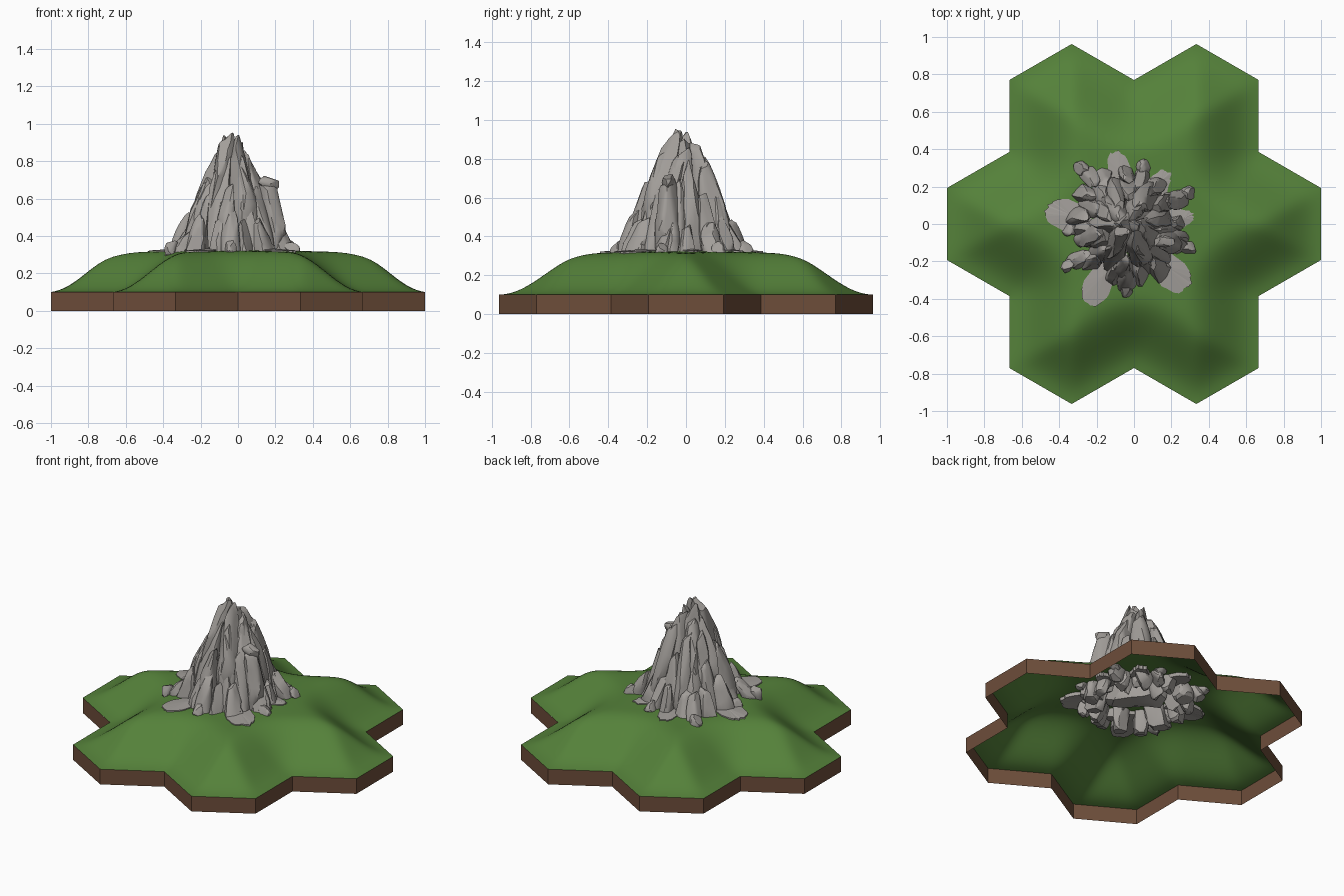
import bpy, bmesh, math, random
from math import sin, cos, pi, radians
from mathutils import Vector

random.seed(11)
cube = bpy.data.objects.get("Cube")
if cube:
    bpy.data.objects.remove(cube)


def material(name, rgb):
    mat = bpy.data.materials.new(name)
    mat.use_nodes = True
    mat.diffuse_color = (*rgb, 1)
    mat.node_tree.nodes["Principled BSDF"].inputs["Base Color"].default_value = (*rgb, 1)
    return mat


GRASS = material("grass green", (0.09, 0.22, 0.042))
SOIL = material("soil brown", (0.155, 0.075, 0.042))
STONE = material("stone grey", (0.36, 0.34, 0.32))


def finish(bm, name, mat, angle=None):
    mesh = bpy.data.meshes.new(name)
    bm.to_mesh(mesh)
    bm.free()
    mesh.materials.append(mat)
    obj = bpy.data.objects.new(name, mesh)
    bpy.context.collection.objects.link(obj)
    if angle:
        bpy.ops.object.select_all(action='DESELECT')
        obj.select_set(True)
        bpy.context.view_layer.objects.active = obj
        bpy.ops.object.shade_smooth_by_angle(angle=radians(angle))
    return obj


# Seven hexagonal tiles joined into one sheet
APOTHEM = 1 / 3
RADIUS = APOTHEM / cos(pi / 6)
RIM = 0.1
centres = [Vector((0, 0, RIM))]
centres += [Vector((2 * APOTHEM * cos(k * pi / 3), 2 * APOTHEM * sin(k * pi / 3), RIM)) for k in range(6)]
land = bmesh.new()
for c in centres:
    ring = [c + Vector((RADIUS * sin(k * pi / 3), RADIUS * cos(k * pi / 3), 0)) for k in range(6)]
    for k in range(6):
        land.faces.new([land.verts.new(p) for p in (c, ring[(k + 1) % 6], ring[k])])
bmesh.ops.remove_doubles(land, verts=land.verts, dist=0.001)
outline = [[v.co.copy() for v in e.verts] for e in land.edges if e.is_boundary]


# Ground height rises smoothly away from the outline
def height(x, y):
    p = Vector((x, y, RIM))
    best = 1
    for a, b in outline:
        ab = b - a
        t = max(0, min(1, (p - a).dot(ab) / ab.length_squared))
        best = min(best, (p - a - ab * t).length)
    s = min(1, best / 0.39)
    return RIM + 0.215 * s * s * (3 - 2 * s) + 0.018 * math.exp(-(x * x + y * y) / 0.09)


bmesh.ops.subdivide_edges(land, edges=land.edges, cuts=15, use_grid_fill=True)
for v in land.verts:
    v.co.z = height(v.co.x, v.co.y)
inner = [v for v in land.verts if not v.is_boundary]
for _ in range(8):
    bmesh.ops.smooth_vert(land, verts=inner, factor=0.5, use_axis_z=True)
bmesh.ops.recalc_face_normals(land, faces=land.faces)
if sum(f.normal.z for f in land.faces) < 0:
    bmesh.ops.reverse_faces(land, faces=land.faces)
finish(land, "grass_hill", GRASS, 60)

# Open soil wall below the outline
wall = bmesh.new()
for a, b in outline:
    corners = [a, b, Vector((b.x, b.y, 0)), Vector((a.x, a.y, 0))]
    face = wall.faces.new([wall.verts.new(p) for p in corners])
    face.normal_update()
    mid = (a + b) / 2
    tile = min(centres, key=lambda c: (c - mid).length)
    if face.normal.dot(mid - tile) < 0:
        face.normal_flip()
bmesh.ops.remove_doubles(wall, verts=wall.verts, dist=0.001)
finish(wall, "soil_wall", SOIL)


# Chiselled stone running from a foot point to a tip point
def shard(name, foot, tip, width, taper=0.55):
    foot, tip = Vector(foot), Vector(tip)
    bm = bmesh.new()
    bmesh.ops.create_icosphere(bm, subdivisions=3, radius=1.25)
    planes = []
    for _ in range(16):
        n = Vector((random.gauss(0, 1), random.gauss(0, 1), random.gauss(0, 0.5))).normalized()
        planes.append((n, random.uniform(0.68, 0.95)))
    planes += [(Vector((0.2, 0.1, 1)).normalized(), 0.95), (Vector((0, 0, -1)), 1)]
    turn = (tip - foot).to_track_quat('Z', 'Y')
    half = (tip - foot).length / 2
    bend = random.uniform(-0.12, 0.12)
    for v in bm.verts:
        for n, d in planes:
            over = v.co.dot(n) - d
            if over > 0:
                v.co -= n * over
        z = v.co.z
        w = width * (1 + (taper - 1) * (z + 1) / 2)
        local = Vector((v.co.x * w + bend * width * z * z, v.co.y * w, z * half))
        v.co = turn @ local + (foot + tip) / 2
    finish(bm, name, STONE, 28)


CX, CY = -0.03, -0.01


def polar(r, a, z):
    return (CX + r * cos(a), CY + r * sin(a), z)


# Central peak and the rings of stone leaning on it
shard("core_stone", (CX, CY, 0.22), (CX, CY, 0.88), 0.24, 0.28)
shard("peak_stone", (CX - 0.01, CY, 0.55), (CX - 0.02, CY, 0.93), 0.11, 0.55)
RINGS = [  # name, count, foot radius, foot z, tip radius, tip z, width
    ("summit", 6, 0.15, 0.45, 0.045, 0.89, 0.085),
    ("upper", 8, 0.21, 0.3, 0.1, 0.78, 0.09),
    ("middle", 11, 0.25, 0.2, 0.16, 0.64, 0.085),
    ("lower", 13, 0.3, 0.22, 0.23, 0.5, 0.07),
]
for row, (name, count, r0, z0, r1, z1, w) in enumerate(RINGS):
    for k in range(count):
        a = 2 * pi * (k + 0.4 * row + random.uniform(-0.2, 0.2)) / count
        rise = random.uniform(-0.07, 0.05) * (z1 - z0) / 0.4
        grow = random.uniform(0.93, 1.07)
        shard(f"{name}_stone_{k + 1}", polar(r0 * grow, a, z0), polar(r1 * grow, a + random.uniform(-0.1, 0.1), z1 + rise),
              w * random.uniform(0.85, 1.15))

# Spurs reaching out over the grass: angle, reach, tip height
SPURS = [(128, 0.4, 0.46), (75, 0.32, 0.5), (30, 0.37, 0.48), (213, 0.4, 0.42),
         (268, 0.35, 0.58), (340, 0.34, 0.5), (183, 0.31, 0.48), (310, 0.3, 0.5)]
for k, (deg, reach, z) in enumerate(SPURS):
    a = radians(deg)
    shard(f"spur_stone_{k + 1}", polar(reach - 0.01, a, 0.25), polar(reach - 0.13, a, z), 0.06, 0.7)
    shard(f"spur_toe_{k + 1}", polar(reach + 0.02, a, 0.29), polar(reach - 0.03, a, 0.37), 0.042, 0.8)

# Side pillars and a capping boulder
shard("right_pillar", (0.21, -0.1, 0.25), (0.16, -0.09, 0.69), 0.085, 0.75)
shard("cap_boulder", (0.11, -0.09, 0.685), (0.22, -0.1, 0.68), 0.04, 0.9)
shard("front_pillar", (-0.06, -0.27, 0.28), (-0.05, -0.19, 0.67), 0.075, 0.7)

# Thin jagged slabs lying on the grass: angle, reach, half width
SLABS = [(100, 0.42, 0.065), (54, 0.37, 0.06), (8, 0.36, 0.06),
         (313, 0.47, 0.09), (243, 0.48, 0.08), (170, 0.46, 0.085)]
for k, (deg, reach, half) in enumerate(SLABS):
    a = radians(deg)
    steps = 14
    side = []
    for i in range(steps + 1):
        t = 2 * i / steps - 1
        r = reach - 0.1 * abs(t) ** 3 - random.uniform(0, 0.025)
        side.append((r, t * half * random.uniform(0.92, 1.05)))
    side = [(0.2, -half * 0.6)] + side + [(0.2, half * 0.6)]
    bm = bmesh.new()
    verts = []
    for r, s in side:
        x, y = CX + r * cos(a) - s * sin(a), CY + r * sin(a) + s * cos(a)
        verts.append(bm.verts.new((x, y, height(x, y) + 0.006)))
    hub_x, hub_y, _ = polar(0.3, a, 0)
    hub = bm.verts.new((hub_x, hub_y, height(hub_x, hub_y) + 0.012))
    top = [bm.faces.new((hub, verts[i], verts[(i + 1) % len(verts)])) for i in range(len(verts))]
    low = bmesh.ops.extrude_face_region(bm, geom=top)["geom"]
    bmesh.ops.translate(bm, verts=[g for g in low if isinstance(g, bmesh.types.BMVert)], vec=(0, 0, -0.03))
    bmesh.ops.recalc_face_normals(bm, faces=bm.faces)
    finish(bm, f"ground_slab_{k + 1}", STONE)
